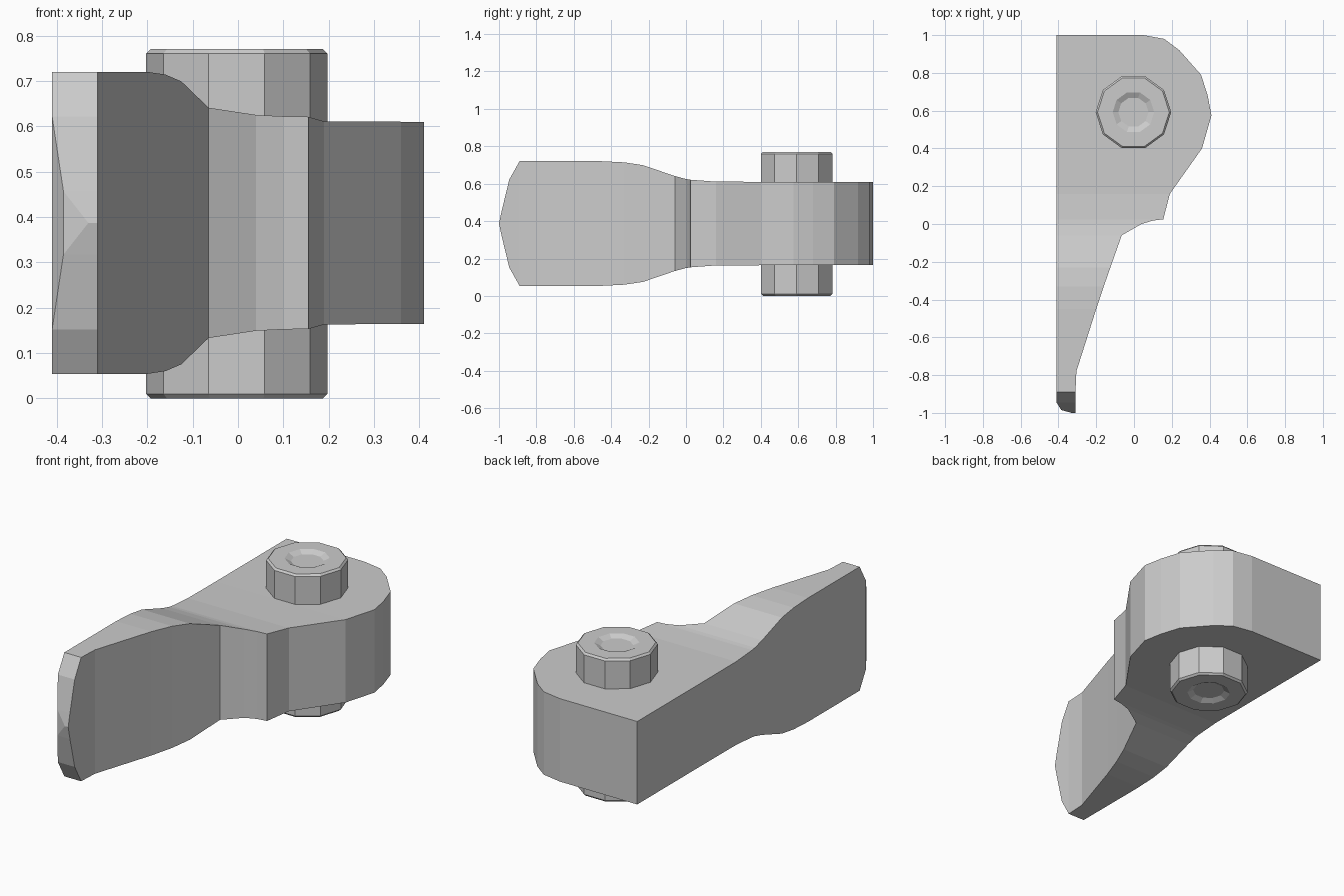
import bpy, bmesh
from math import cos, sin, pi

MID = 0.387   # mid height of the symmetric lever


def loft(name, rings):
    """Skin a list of equal-length point rings and cap both ends."""
    bm = bmesh.new()
    loops = [[bm.verts.new(p) for p in ring] for ring in rings]
    n = len(loops[0])
    for a, b in zip(loops, loops[1:]):
        for i in range(n):
            j = (i + 1) % n
            bm.faces.new((a[i], a[j], b[j], b[i]))
    bm.faces.new(loops[0])
    bm.faces.new(loops[-1])
    bmesh.ops.remove_doubles(bm, verts=bm.verts[:], dist=1e-5)
    bmesh.ops.recalc_face_normals(bm, faces=bm.faces[:])
    me = bpy.data.meshes.new(name)
    bm.to_mesh(me)
    bm.free()
    ob = bpy.data.objects.new(name, me)
    bpy.context.collection.objects.link(ob)
    return ob


# Lever body: stations of (y, left x, right x, half height)
stations = [
    (1.00, -0.41, 0.05, 0.223), (0.98, -0.41, 0.16, 0.223),
    (0.92, -0.41, 0.24, 0.223), (0.79, -0.41, 0.355, 0.223),
    (0.68, -0.41, 0.39, 0.223), (0.575, -0.41, 0.41, 0.223),
    (0.40, -0.41, 0.36, 0.223), (0.16, -0.41, 0.19, 0.224),
    (0.025, -0.41, 0.155, 0.234), (0.018, -0.41, 0.10, 0.235),
    (0.00, -0.41, 0.04, 0.238), (-0.06, -0.41, -0.065, 0.254),
    (-0.23, -0.41, -0.125, 0.312), (-0.33, -0.41, -0.16, 0.327),
    (-0.45, -0.41, -0.20, 0.333), (-0.78, -0.41, -0.305, 0.333),
    (-0.89, -0.41, -0.31, 0.333), (-0.945, -0.41, -0.31, 0.235),
    (-0.985, -0.385, -0.31, 0.07), (-1.00, -0.33, -0.31, 0.0),
]
loft("lever", [[(l, y, MID - h), (r, y, MID - h), (r, y, MID + h), (l, y, MID + h)]
               for y, l, r, h in stations])

# Pivot pin: ten-sided, with a shallow socket in each end
profile = [(0.08, 0.015), (0.11, 0.0), (0.19, 0.0), (0.20, 0.01),
           (0.20, 0.76), (0.19, 0.77), (0.11, 0.77), (0.08, 0.755)]
SIDES = 10
loft("pivot_pin", [[(r * cos(2 * pi * i / SIDES) - 0.003,
                     0.592 + r * sin(2 * pi * i / SIDES), z)
                    for i in range(SIDES)] for r, z in profile])
